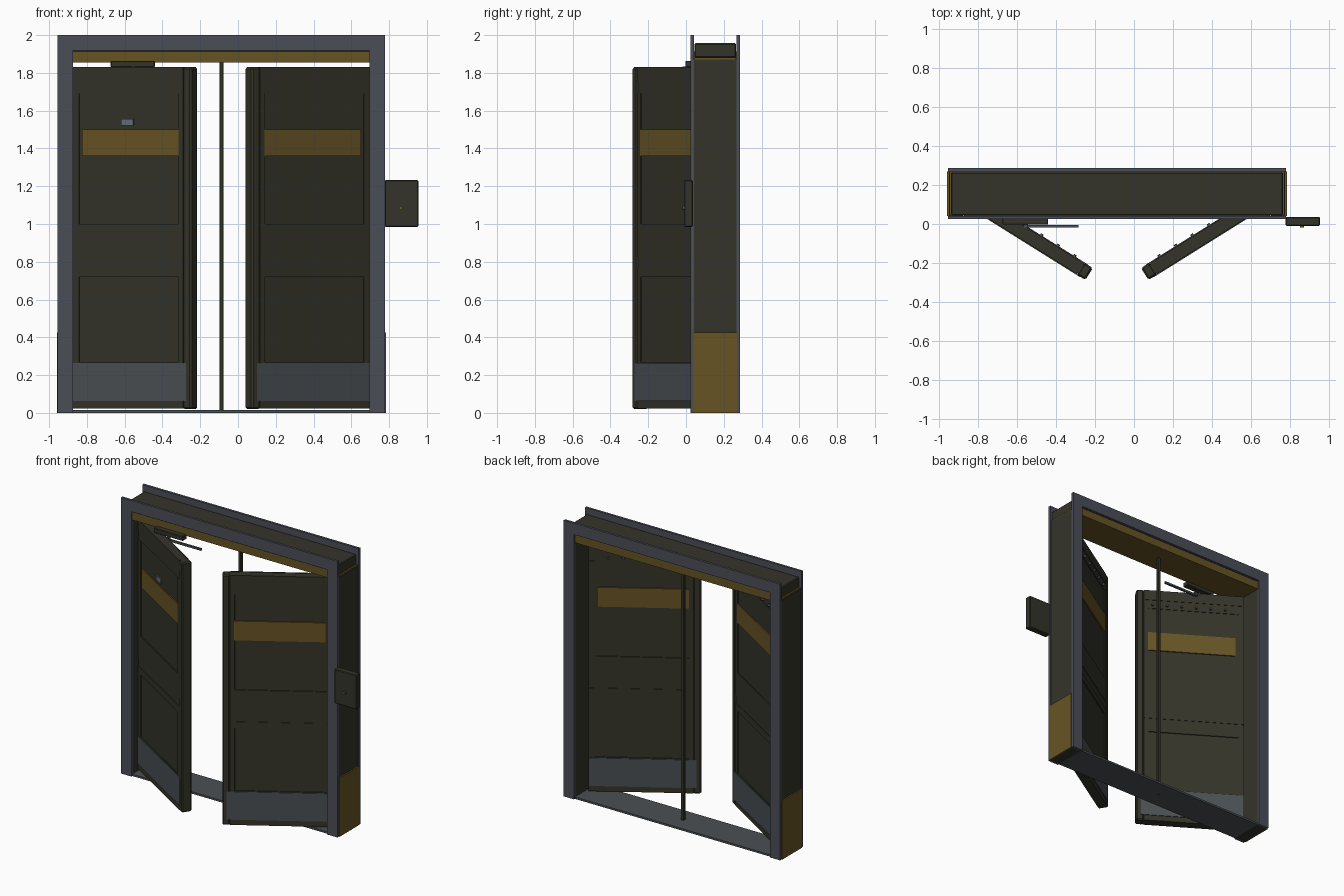
import bpy, bmesh, math
from mathutils import Matrix, Vector

if "Cube" in bpy.data.objects:
    bpy.data.objects.remove(bpy.data.objects["Cube"])


def material(name, rgb):
    m = bpy.data.materials.new(name)
    m.diffuse_color = (*rgb, 1)
    m.use_nodes = True
    m.node_tree.nodes["Principled BSDF"].inputs["Base Color"].default_value = m.diffuse_color
    return m


GREEN = material("dark_olive", (0.034, 0.034, 0.023))
AMBER = material("dull_amber", (0.135, 0.088, 0.018))
FRAME = material("blue_grey", (0.070, 0.076, 0.097))
STEEL = material("kick_steel", (0.068, 0.078, 0.086))
LIGHT = material("pale_steel", (0.13, 0.16, 0.19))


def finish(name, bm, mat, matrix):
    me = bpy.data.meshes.new(name)
    bm.to_mesh(me)
    bm.free()
    me.materials.append(mat)
    ob = bpy.data.objects.new(name, me)
    ob.matrix_world = matrix
    bpy.context.collection.objects.link(ob)
    return ob


def box(name, x, y, z, mat, bevel=0, matrix=Matrix()):
    """Box from (min, max) ranges, with an optional bevel."""
    bm = bmesh.new()
    bmesh.ops.create_cube(bm, size=1)
    for v in bm.verts:
        v.co = Vector([r[0] if c < 0 else r[1] for c, r in zip(v.co, (x, y, z))])
    ob = finish(name, bm, mat, matrix)
    if bevel:
        mod = ob.modifiers.new("bevel", "BEVEL")
        mod.width = bevel
        mod.segments = 1
    return ob


def stud(name, loc, radius, depth, mat, matrix=Matrix()):
    """Short cylinder with its axis along y."""
    bm = bmesh.new()
    bmesh.ops.create_cone(bm, cap_ends=True, segments=12, radius1=radius, radius2=radius, depth=depth,
                          matrix=Matrix.Translation(loc) @ Matrix.Rotation(math.pi / 2, 4, "X"))
    return finish(name, bm, mat, matrix)


CX = -0.0875           # centre of the doorway
OUT, INN = 0.867, 0.785  # half widths of frame and opening


def span(side, a, b):
    return tuple(sorted((CX + side * a, CX + side * b)))


# Front and back casings
for label, y in (("front", (0.025, 0.042)), ("back", (0.268, 0.286))):
    for side in (-1, 1):
        box(label + "_casing_stile", span(side, INN, OUT), y, (0, 1.918), FRAME)
    box(label + "_casing_head", (CX - OUT, CX + OUT), y, (1.918, 2.0), FRAME)

# Jambs with amber guards
for side in (-1, 1):
    box("jamb", span(side, INN + 0.005, OUT - 0.005), (0.042, 0.268), (0, 1.872), GREEN)
    box("jamb_guard", span(side, OUT - 0.01, OUT + 0.005), (0.041, 0.269), (0, 0.425), AMBER)

# Header, amber soffit and threshold
box("header", (CX - OUT + 0.015, CX + OUT - 0.015), (0.044, 0.266), (1.88, 1.957), GREEN, 0.006)
box("header_seam", (CX - OUT + 0.008, CX + OUT - 0.008), (0.044, 0.266), (1.87, 1.882), AMBER)
box("soffit", (CX - INN, CX + INN), (0.035, 0.275), (1.855, 1.912), AMBER)
box("threshold", (CX - INN, CX + INN), (0.035, 0.276), (0, 0.014), STEEL)

# Centre post
box("centre_post", (CX - 0.011, CX + 0.011), (0.143, 0.167), (0, 1.857), GREEN, 0.002)


def leaf(side):
    """Panelled door leaf: local x runs from hinge to tip."""
    turn = math.radians(-32 if side < 0 else 212)
    m = Matrix.Translation((CX + side * 0.7805, 0.142, 0)) @ Matrix.Rotation(turn, 4, "Z")
    box("leaf_slab", (0.012, 0.745), (-0.026, 0.026), (0.022, 1.828), GREEN, 0, m)
    box("leaf_tip_edge", (0.70, 0.752), (-0.036, 0.036), (0.02, 1.83), GREEN, 0.009, m)
    for s in (-1, 1):
        def plate(name, x, z, v0, v1, mat):
            box(name, x, tuple(sorted((s * v0, s * v1))), z, mat, 0, m)
        # Stiles and rails around the two recessed panels
        for x in ((0.012, 0.05), (0.67, 0.70)):
            plate("leaf_stile", x, (0.825, 1.69), 0.025, 0.033, GREEN)
            plate("leaf_stile", x, (0.26, 0.77), 0.025, 0.033, GREEN)
        for z, v in (((1.755, 1.83), 0.033), ((1.69, 1.755), 0.030), ((0.825, 1.0), 0.033),
                     ((0.77, 0.825), 0.030), ((0.72, 0.77), 0.033), ((0.022, 0.27), 0.033)):
            plate("leaf_rail", (0.012, 0.70), z, 0.025, v, GREEN)
        # Amber band and kick plate
        plate("amber_band", (0.072, 0.673), (1.36, 1.50), 0.026, 0.0345, AMBER)
        plate("kick_plate", (0.014, 0.722), (0.062, 0.265), 0.030, 0.038, STEEL)
    # Row of studs on the back face
    back = -side
    for i in range(6):
        stud("leaf_stud", (0.14 + 0.1 * i, back * 0.037, 1.715), 0.008, 0.02, STEEL, m)
    if side < 0:
        box("name_plate", (0.313, 0.39), (-0.034, -0.025), (1.522, 1.557), LIGHT, 0, m)


for side in (-1, 1):
    leaf(side)

# Door closer and its arm
box("closer_body", (-0.675, -0.44), (-0.003, 0.044), (1.83, 1.864), GREEN, 0.004)
box("closer_arm", (-0.57, -0.285), (-0.018, -0.004), (1.808, 1.822), STEEL)
stud_post = box("closer_pivot", (-0.565, -0.545), (-0.018, 0.004), (1.808, 1.835), STEEL)

# Wall control box with amber button
box("control_box", (0.777, 0.955), (-0.009, 0.036), (0.985, 1.233), GREEN, 0.005)
stud("control_button", (0.862, -0.012, 1.085), 0.011, 0.014, AMBER)
